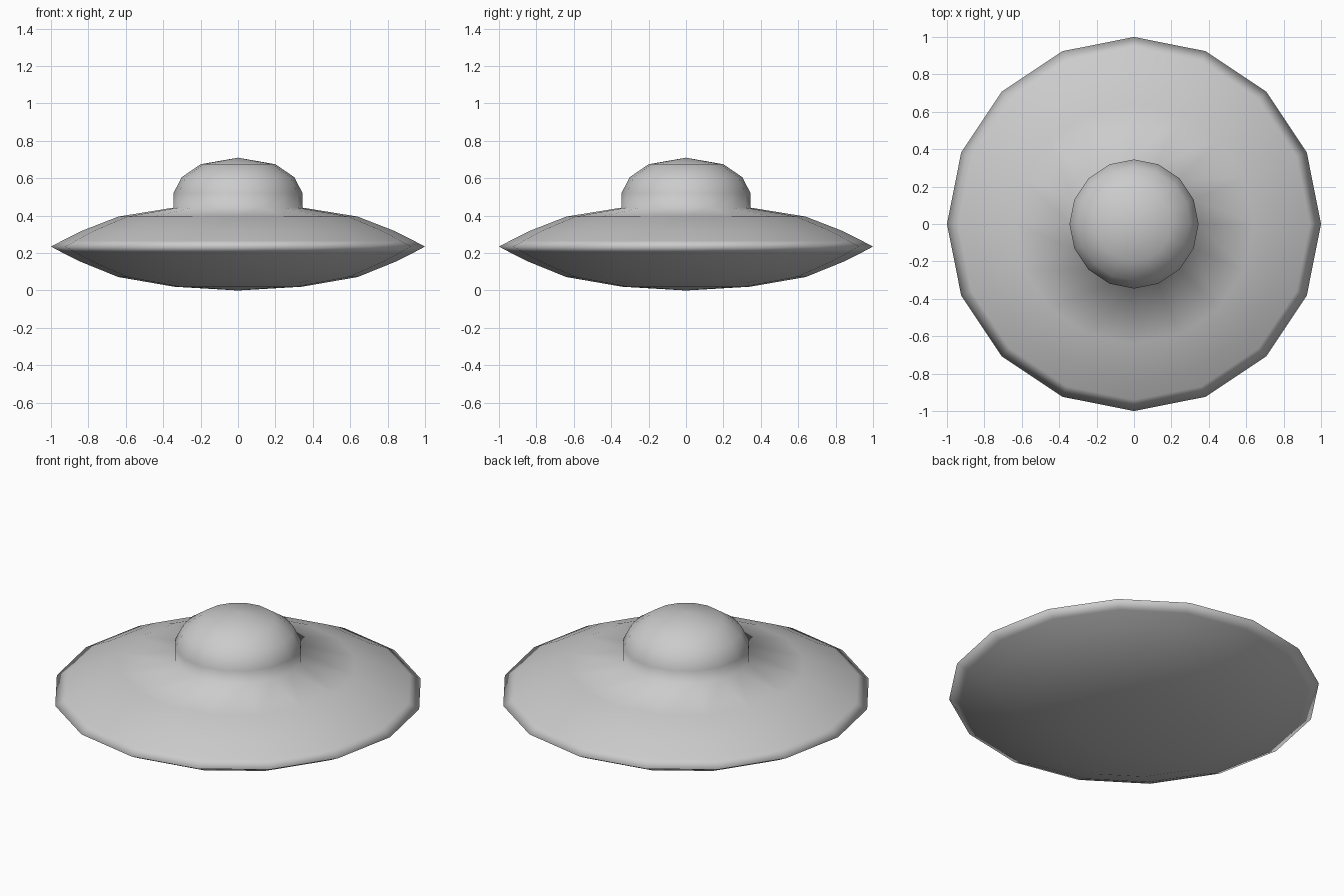
import bpy, bmesh
from math import cos, sin, tau

if "Cube" in bpy.data.objects:
    bpy.data.objects.remove(bpy.data.objects["Cube"])

SIDES = 16

# Half profile (radius, height) from the belly up to the dome's tip
PROFILE = [(0, 0), (0.34, 0.02), (0.64, 0.072), (0.84, 0.153), (0.94, 0.203),
           (1.0, 0.235), (0.94, 0.266), (0.84, 0.317), (0.64, 0.395),
           (0.345, 0.443), (0.345, 0.52), (0.302, 0.605), (0.20, 0.675), (0, 0.71)]


def lathe(name, profile, sides):
    """Revolve a closed profile that starts and ends on the axis."""
    bm = bmesh.new()
    bottom = bm.verts.new((0, 0, profile[0][1]))
    top = bm.verts.new((0, 0, profile[-1][1]))
    rings = [[bm.verts.new((r * cos(tau * i / sides), r * sin(tau * i / sides), z))
              for i in range(sides)] for r, z in profile[1:-1]]
    for i in range(sides):
        j = (i + 1) % sides
        bm.faces.new((bottom, rings[0][j], rings[0][i]))
        for low, high in zip(rings, rings[1:]):
            bm.faces.new((low[i], low[j], high[j], high[i]))
        bm.faces.new((rings[-1][i], rings[-1][j], top))
    for f in bm.faces:
        f.smooth = True
    mesh = bpy.data.meshes.new(name)
    bm.to_mesh(mesh)
    bm.free()
    obj = bpy.data.objects.new(name, mesh)
    bpy.context.collection.objects.link(obj)
    return obj


# Saucer hull and dome form one continuous smooth-shaded skin
lathe("saucer_hull_with_dome", PROFILE, SIDES)
